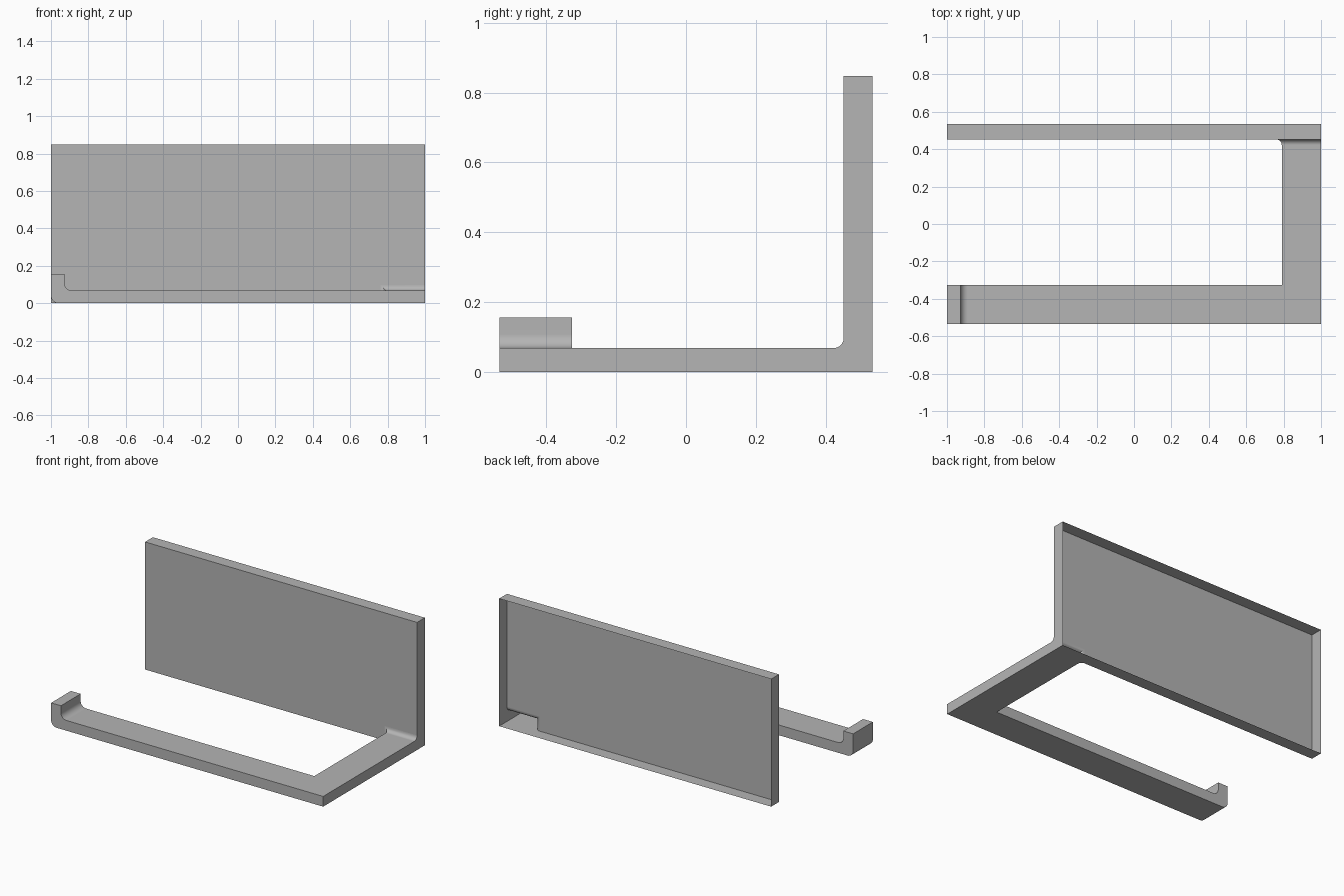
import bpy
import bmesh
from math import sin, cos, pi

if "Cube" in bpy.data.objects:
    bpy.data.objects.remove(bpy.data.objects["Cube"], do_unlink=True)

# Overall dimensions
BACK, PLATE_FRONT = 0.534, 0.452
BAR_FRONT, BAR_BACK = -0.534, -0.327
HEIGHT, THICK = 0.848, 0.068
ARM_X = 0.79
FILLET = 0.029
STEPS = 8

metal = bpy.data.materials.new("Brushed grey")
metal.use_nodes = True
GREY = (0.46, 0.46, 0.46, 1)
metal.diffuse_color = GREY
metal.node_tree.nodes["Principled BSDF"].inputs["Base Color"].default_value = GREY


def finish(name, bm):
    """Turn a bmesh into a shaded, named object."""
    bmesh.ops.remove_doubles(bm, verts=bm.verts, dist=1e-5)
    bmesh.ops.recalc_face_normals(bm, faces=bm.faces)
    mesh = bpy.data.meshes.new(name)
    bm.to_mesh(mesh)
    bm.free()
    mesh.materials.append(metal)
    obj = bpy.data.objects.new(name, mesh)
    bpy.context.collection.objects.link(obj)
    bpy.ops.object.select_all(action="DESELECT")
    obj.select_set(True)
    bpy.context.view_layer.objects.active = obj
    bpy.ops.object.shade_smooth_by_angle(angle=pi / 6)
    mod = obj.modifiers.new("Flat face normals", "WEIGHTED_NORMAL")
    mod.keep_sharp = True
    return obj


def loft(bm, rings):
    """Skin closed rings of points and return the vertex rings."""
    rows = [[bm.verts.new(p) for p in ring] for ring in rings]
    for a, b in zip(rows, rows[1:]):
        n = len(a)
        for i in range(n):
            j = (i + 1) % n
            bm.faces.new((a[i], a[j], b[j], b[i]))
    return rows


def arc(cx, cz, r, start, end):
    angles = [start + (end - start) * i / STEPS for i in range(STEPS + 1)]
    return [(cx + r * cos(a), cz + r * sin(a)) for a in angles]


# Wall plate: shallow tray open at the back, notched where the arm enters
notch_x, notch_z = ARM_X - FILLET, THICK + FILLET
outline = [(-1, 0), (notch_x, 0), (1, 0), (1, notch_z), (1, HEIGHT), (-1, HEIGHT)]
bm = bmesh.new()
front, _ = loft(bm, [[(x, y, z) for x, z in outline] for y in (PLATE_FRONT, BACK)])
inner = bm.verts.new((notch_x, PLATE_FRONT, notch_z))
bm.faces.new((front[0], front[1], inner, front[3], front[4], front[5]))
finish("wall_plate", bm)

# Side arm: hollow tube whose top and inner side flare into the plate
sections = [(BAR_BACK, 0)]
for i in range(STEPS + 1):
    a = pi / 2 * i / STEPS
    sections.append((PLATE_FRONT - FILLET + FILLET * sin(a), FILLET * (1 - cos(a))))
bm = bmesh.new()
loft(bm, [[(ARM_X - f, y, 0), (1, y, 0), (1, y, THICK + f), (ARM_X - f, y, THICK + f)]
          for y, f in sections])
finish("side_arm", bm)

# Front bar: upturned rounded hook at its free end, open where the arm joins
profile = [(-1, 0.155)]
profile += arc(-0.96, 0.04, 0.04, pi, 1.5 * pi)
profile += [(ARM_X, 0), (1, 0), (1, THICK), (ARM_X, THICK)]
profile += arc(-0.888, THICK + 0.04, 0.04, 1.5 * pi, pi)
profile += [(-0.928, 0.155)]
bm = bmesh.new()
front, back = loft(bm, [[(x, y, z) for x, z in profile] for y in (BAR_FRONT, BAR_BACK)])
bm.faces.new(front)
bm.faces.new([v for v in back if v.co.x < 0.9])
finish("front_bar", bm)
